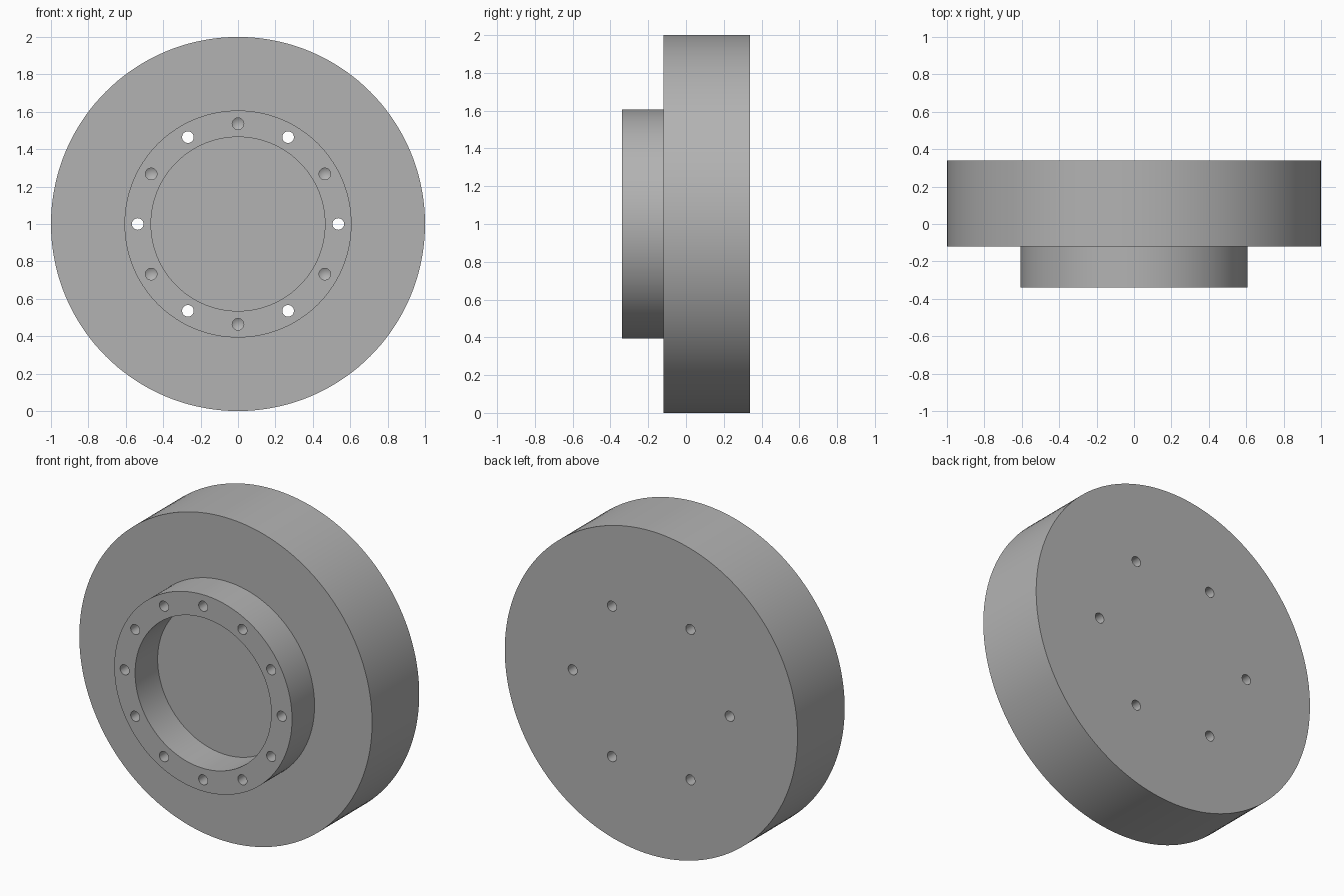
import bpy, bmesh, math
from mathutils import Matrix, Vector

if "Cube" in bpy.data.objects:
    bpy.data.objects.remove(bpy.data.objects["Cube"], do_unlink=True)

BACK, STEP, FRONT = 0.34, -0.12, -0.34
BOLT_RADIUS, HOLE_RADIUS = 0.536, 0.031
BLIND_DEPTH = 0.22

grey = bpy.data.materials.new("plain grey")
grey.use_nodes = True
colour = (0.45, 0.45, 0.45, 1)
grey.diffuse_color = colour
grey.node_tree.nodes["Principled BSDF"].inputs["Base Color"].default_value = colour


def lathe(bm, profile, centre, steps):
    """Revolve (radius, y) points about an axis along y."""
    part = bmesh.new()
    verts = [part.verts.new((r, y, 0)) for r, y in profile]
    edges = [part.edges.new(pair) for pair in zip(verts, verts[1:])]
    bmesh.ops.spin(part, geom=verts + edges, cent=(0, 0, 0), axis=(0, 1, 0),
                   angle=math.tau, steps=steps, use_duplicate=False)
    bmesh.ops.remove_doubles(part, verts=part.verts, dist=1e-4)
    bmesh.ops.recalc_face_normals(part, faces=part.faces)
    bmesh.ops.transform(part, matrix=Matrix.Translation(centre), verts=part.verts)
    mesh = bpy.data.meshes.new("part")
    part.to_mesh(mesh)
    part.free()
    bm.from_mesh(mesh)
    bpy.data.meshes.remove(mesh)


def finish(bm, name):
    mesh = bpy.data.meshes.new(name)
    bm.to_mesh(mesh)
    bm.free()
    mesh.materials.append(grey)
    obj = bpy.data.objects.new(name, mesh)
    bpy.context.collection.objects.link(obj)
    return obj


# Disc with a raised collar on the front
bm = bmesh.new()
lathe(bm, [(0, BACK), (1, BACK), (1, STEP), (0.607, STEP), (0.607, FRONT),
           (0.465, FRONT), (0.465, STEP), (0, STEP)], (0, 0, 1), 144)
flange = finish(bm, "flanged_disc")

# Bolt circle: through holes alternate with drilled holes with a conical end
bm = bmesh.new()
r, start = HOLE_RADIUS, FRONT - 0.05
for i in range(12):
    a = math.tau * i / 12
    centre = Vector((math.cos(a), 0, math.sin(a))) * BOLT_RADIUS + Vector((0, 0, 1))
    if i % 2 == 0:
        end = tip = BACK + 0.05
    else:
        end = FRONT + BLIND_DEPTH
        tip = end + r * 0.6
    lathe(bm, [(0, start), (r, start), (r, end), (0, tip)], centre, 32)
drills = finish(bm, "hole_cutters")
drills.hide_render = True

# Cut the holes and keep the result
cut = flange.modifiers.new("bolt holes", "BOOLEAN")
cut.operation, cut.solver, cut.object = "DIFFERENCE", "EXACT", drills
bpy.context.view_layer.objects.active = flange
bpy.ops.object.select_all(action="DESELECT")
flange.select_set(True)
bpy.ops.object.modifier_apply(modifier=cut.name)
bpy.data.objects.remove(drills, do_unlink=True)
bpy.ops.object.shade_smooth_by_angle(angle=math.radians(25))
